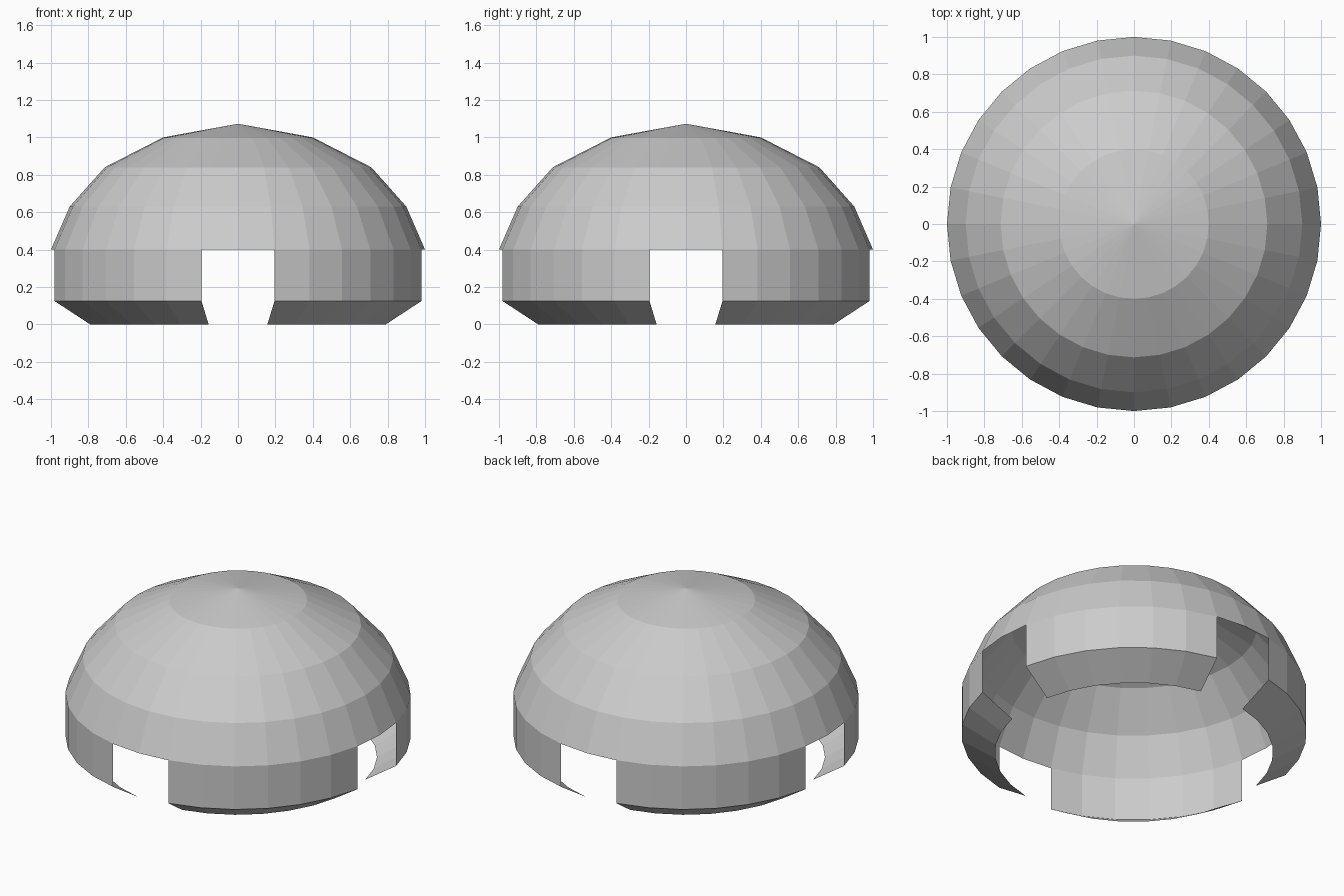
import bpy
from math import sin, cos, pi

if "Cube" in bpy.data.objects:
    bpy.data.objects.remove(bpy.data.objects["Cube"])

SIDES = 32


def ring_point(radius, z, i):
    a = 2 * pi * i / SIDES
    return (radius * cos(a), radius * sin(a), z)


def lathe(name, profile, segments, apex=None):
    """Revolve a (radius, z) profile over the given segment indices; optional closing apex."""
    verts, index, faces = [], {}, []

    def vert(row, i):
        key = (row, i % SIDES)
        if key not in index:
            index[key] = len(verts)
            verts.append(ring_point(*profile[row], i % SIDES))
        return index[key]

    for i in segments:
        for r in range(len(profile) - 1):
            faces.append((vert(r, i), vert(r, i + 1), vert(r + 1, i + 1), vert(r + 1, i)))
    if apex is not None:
        verts.append((0, 0, apex))
        tip = len(verts) - 1
        top = len(profile) - 1
        faces += [(vert(top, i), vert(top, i + 1), tip) for i in segments]
    mesh = bpy.data.meshes.new(name)
    mesh.from_pydata(verts, [], faces)
    obj = bpy.data.objects.new(name, mesh)
    bpy.context.collection.objects.link(obj)
    return obj


# Faceted dome shell
lathe("dome", [(1.0, 0.4), (0.9, 0.63), (0.713, 0.84), (0.4, 1.0)], range(SIDES), apex=1.073)

# Four open wall panels with inward-sloping lower lips, leaving a doorway on each axis
quarter = SIDES // 4
for q in range(4):
    start = q * quarter
    lathe(f"wall_panel_{q + 1}", [(0.805, 0.0), (1.0, 0.125), (1.0, 0.4)],
          range(start + 1, start + quarter - 1))
